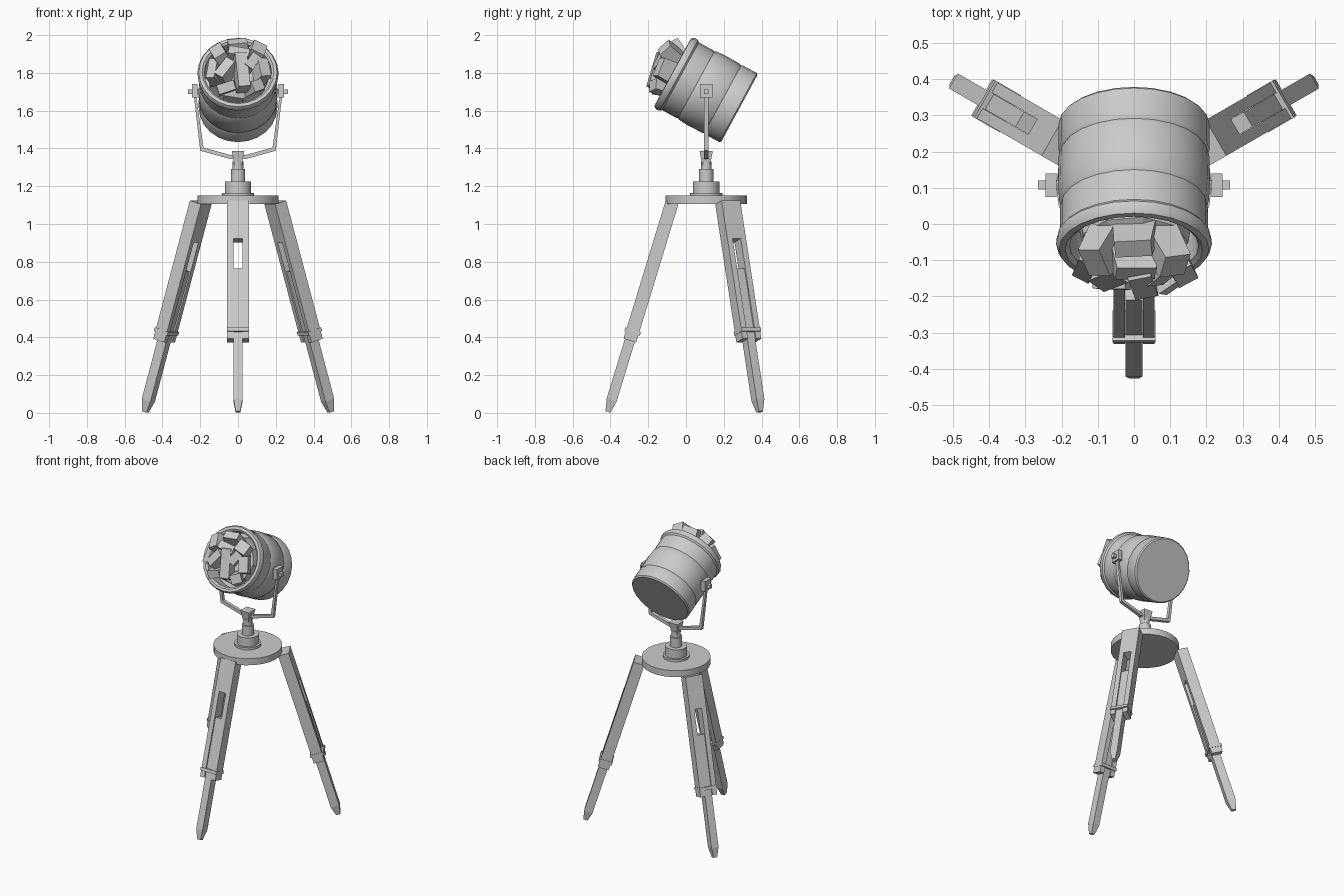
import bpy, bmesh
from math import radians, sin, cos, pi
from mathutils import Matrix, Vector, Euler

cube = bpy.data.objects.get("Cube")
if cube:
    bpy.data.objects.remove(cube, do_unlink=True)

grey = bpy.data.materials.new("light grey")
grey.use_nodes = True
colour = (0.6, 0.6, 0.6, 1)
grey.diffuse_color = colour
grey.node_tree.nodes["Principled BSDF"].inputs["Base Color"].default_value = colour

CY = 0.107   # stand axis


def finish(name, bm, matrix=Matrix(), smooth=False):
    bmesh.ops.recalc_face_normals(bm, faces=bm.faces)
    mesh = bpy.data.meshes.new(name)
    bm.to_mesh(mesh)
    bm.free()
    mesh.materials.append(grey)
    ob = bpy.data.objects.new(name, mesh)
    bpy.context.collection.objects.link(ob)
    ob.matrix_world = matrix
    if smooth:
        bpy.ops.object.select_all(action='DESELECT')
        ob.select_set(True)
        bpy.context.view_layer.objects.active = ob
        bpy.ops.object.shade_smooth_by_angle(angle=radians(35))
    return ob


def box(name, centre, size, matrix=Matrix(), bottom=1.0, taper_end=-1):
    """Box whose lower (or upper) end is scaled by `bottom`."""
    bm = bmesh.new()
    bmesh.ops.create_cube(bm, size=1)
    for v in bm.verts:
        k = bottom if v.co.z * taper_end > 0 else 1
        v.co = Vector((v.co.x * size[0] * k, v.co.y * size[1] * k, v.co.z * size[2])) + Vector(centre)
    return finish(name, bm, matrix)


def lathe(name, profile, matrix=Matrix(), sides=24, smooth=True):
    """Revolve (radius, height) points about z; ends on the axis close it."""
    bm = bmesh.new()
    verts = [bm.verts.new((r, 0, z)) for r, z in profile]
    edges = [bm.edges.new(pair) for pair in zip(verts, verts[1:])]
    bmesh.ops.spin(bm, geom=verts + edges, cent=(0, 0, 0), axis=(0, 0, 1),
                   angle=2 * pi, steps=sides, use_merge=True)
    bmesh.ops.remove_doubles(bm, verts=bm.verts, dist=1e-5)
    return finish(name, bm, matrix, smooth)


def extrude(name, outline, depth, matrix=Matrix()):
    """Extrude an (x, z) outline along y, centred."""
    bm = bmesh.new()
    face = bm.faces.new([bm.verts.new((x, -depth / 2, z)) for x, z in outline])
    moved = bmesh.ops.extrude_face_region(bm, geom=[face])["geom"]
    bmesh.ops.translate(bm, vec=(0, depth, 0),
                        verts=[g for g in moved if isinstance(g, bmesh.types.BMVert)])
    return finish(name, bm, matrix)


# Tripod legs: slotted upper body, sliding pole, clamp band
for label, turn, reach in (("front", 0, 0.52), ("left", 120, 0.567), ("right", -120, 0.567)):
    a = radians(turn)
    leg = (Matrix.Translation((reach * sin(a), CY - reach * cos(a), 0.005))
           @ Matrix.Rotation(a, 4, 'Z') @ Matrix.Rotation(radians(-17), 4, 'X'))
    w, s, low, slot, top = 0.057, 0.025, 0.395, 0.95, 1.16
    extrude(label + "_leg_body", [(-w, low), (-s, low), (-s, slot), (s, slot), (s, low),
                                  (w, low), (w, top), (-w, top)], 0.07, leg)
    box(label + "_leg_pole", (0, 0, 0.425), (0.048, 0.055, 0.72), leg)
    box(label + "_leg_foot", (0, 0, 0.0325), (0.048, 0.055, 0.065), leg, bottom=0.5)
    box(label + "_leg_band", (0, 0, 0.445), (0.118, 0.086, 0.02), leg)

# Round table and stepped pedestal
stand = Matrix.Translation((0, CY, 0))
lathe("table", [(0, 1.105), (0.215, 1.105), (0.215, 1.15), (0, 1.15)], stand)
lathe("pedestal", [(0, 1.15), (0.085, 1.15), (0.085, 1.165), (0.07, 1.165), (0.07, 1.225),
                   (0.038, 1.225), (0.038, 1.29), (0.028, 1.29), (0.028, 1.33), (0, 1.33)],
      stand, sides=16)

# Swivel joint and yoke
box("swivel_joint", (0, 0, 1.35), (0.066, 0.07, 0.075), stand, bottom=0.6)
yoke = [(0, 1.345), (0.045, 1.345), (0.2, 1.388), (0.236, 1.70)]
inner = [(0.224, 1.70), (0.183, 1.405), (0.04, 1.365), (0, 1.365)]
for side, m in (("left", 1), ("right", -1)):
    extrude(side + "_yoke_arm", [(m * x, z) for x, z in yoke + inner], 0.022, stand)
    box(side + "_yoke_bracket", (m * 0.229, 0, 1.705), (0.03, 0.066, 0.07), stand)
    box(side + "_yoke_pin", (m * 0.232, 0, 1.70), (0.066, 0.025, 0.026), stand)

# Open drum, tilted forward and up; local z points out of its mouth
lamp = Matrix.Translation((0, CY, 1.708)) @ Matrix.Rotation(radians(61.5), 4, 'X')
lathe("drum", [(0, -0.2), (0.2, -0.2), (0.208, -0.192), (0.208, -0.11), (0.203, -0.1),
               (0.208, -0.09), (0.21, 0), (0.206, 0.05), (0.201, 0.06), (0.204, 0.07),
               (0.204, 0.155), (0.213, 0.165), (0.215, 0.185), (0.207, 0.2), (0.19, 0.202),
               (0.178, 0.192), (0.175, 0.1), (0, 0.1)], lamp)

# Heap of broken blocks: position, size, tilt in degrees
blocks = [
    ((0.02, -0.03, 0.27), (0.075, 0.22, 0.07), (12, 8, 8)),
    ((0.0, 0.06, 0.27), (0.13, 0.06, 0.09), (-10, 5, -8)),
    ((-0.09, 0.07, 0.245), (0.08, 0.11, 0.10), (-25, -15, 28)),
    ((0.09, 0.08, 0.25), (0.09, 0.09, 0.12), (-20, 18, -20)),
    ((-0.12, -0.01, 0.225), (0.06, 0.13, 0.09), (5, -25, -12)),
    ((0.12, -0.01, 0.235), (0.07, 0.12, 0.10), (8, 24, 15)),
    ((-0.06, -0.02, 0.255), (0.07, 0.13, 0.08), (10, -15, -40)),
    ((-0.06, -0.10, 0.215), (0.11, 0.06, 0.10), (25, -10, 15)),
    ((0.08, -0.10, 0.215), (0.08, 0.07, 0.11), (25, 20, 32)),
    ((0.0, 0.12, 0.235), (0.12, 0.06, 0.10), (-30, 0, 6)),
    ((0.07, 0.02, 0.27), (0.06, 0.10, 0.07), (0, 20, -30)),
]
for i, (place, size, tilt) in enumerate(blocks):
    turn = Euler([radians(t) for t in tilt]).to_matrix().to_4x4()
    box(f"block_{i + 1}", (0, 0, 0), size, lamp @ Matrix.Translation(place) @ turn,
        bottom=0.85, taper_end=1)
# Core that fills the gaps between the blocks
lathe("block_bed", [(0.16, 0.11), (0.15, 0.18), (0.09, 0.22), (0, 0.23)], lamp, sides=9, smooth=False)
